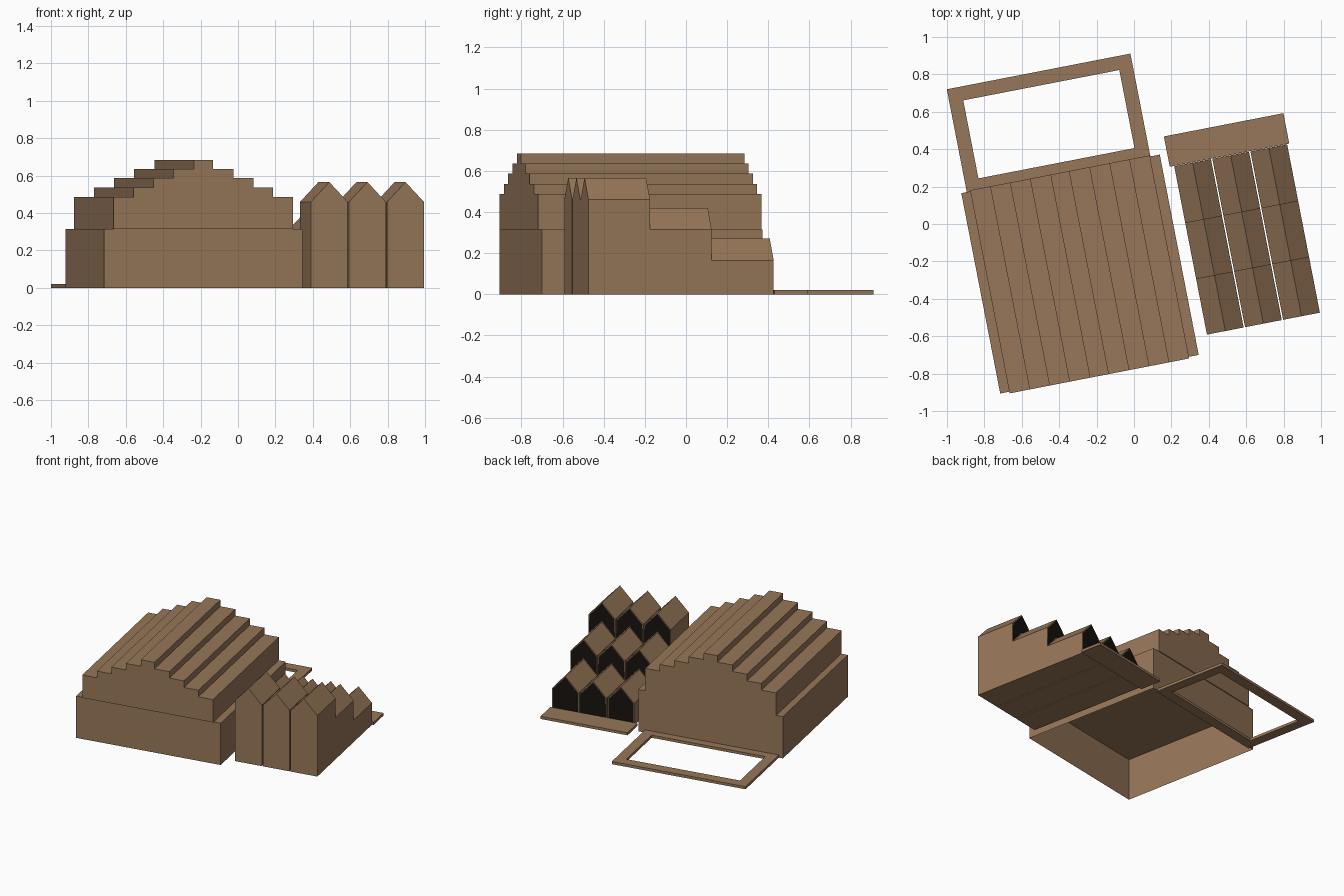
import bpy, bmesh
from math import radians
from mathutils import Matrix

if "Cube" in bpy.data.objects:
    bpy.data.objects.remove(bpy.data.objects["Cube"])

TURN = Matrix.Rotation(radians(11), 4, 'Z')   # whole site is turned 11 degrees


def material(name, colour):
    m = bpy.data.materials.new(name)
    m.diffuse_color = (*colour, 1)
    m.use_nodes = True
    m.node_tree.nodes["Principled BSDF"].inputs["Base Color"].default_value = m.diffuse_color
    return m


BROWN = material("brown", (0.31, 0.185, 0.10))
BLACK = material("dark_glass", (0.008, 0.006, 0.004))


def finish(name, bm):
    bmesh.ops.transform(bm, matrix=TURN, verts=bm.verts)
    me = bpy.data.meshes.new(name)
    bm.to_mesh(me)
    bm.free()
    me.materials.append(BROWN)
    me.materials.append(BLACK)
    ob = bpy.data.objects.new(name, me)
    bpy.context.collection.objects.link(ob)
    return ob


def box_bm(x0, x1, y0, y1, z0, z1):
    bm = bmesh.new()
    size = Matrix.Diagonal((x1 - x0, y1 - y0, z1 - z0, 1))
    mid = Matrix.Translation(((x0 + x1) / 2, (y0 + y1) / 2, (z0 + z1) / 2))
    bmesh.ops.create_cube(bm, size=1, matrix=mid @ size)
    return bm


# Hall base: walls and ceiling, open underneath
bm = box_bm(-0.875, 0.206, -0.753, 0.338, 0, 0.315)
bmesh.ops.delete(bm, geom=[f for f in bm.faces if f.normal.z < -0.5],
                 context='FACES_ONLY')
finish("hall_base", bm)

# Stepped roof: one stepped profile extruded front to back
cx = -0.3366
halves = [0.489, 0.380, 0.272, 0.163, 0.0515]
heights = [0.487, 0.537, 0.587, 0.636, 0.685]
side, z = [], 0.315
for h, top in zip(halves, heights):
    side += [(h, z), (h, top)]
    z = top
profile = [(cx + x, z) for x, z in side] + [(cx - x, z) for x, z in reversed(side)]
bm = bmesh.new()
face = bm.faces.new([bm.verts.new((x, -0.762, z)) for x, z in profile])
ext = bmesh.ops.extrude_face_region(bm, geom=[face], use_keep_orig=True)
bmesh.ops.translate(bm, vec=(0, 1.106, 0),
                    verts=[v for v in ext["geom"] if isinstance(v, bmesh.types.BMVert)])
bmesh.ops.recalc_face_normals(bm, faces=bm.faces)
finish("stepped_roof", bm)

# Flat court frame behind the hall
bm = bmesh.new()
x0, x1, y0, y1, b, t = -0.845, 0.155, 0.323, 0.898, 0.075, 0.02
ring = [[bm.verts.new((x, y, z)) for x, y in
         [(x0 + k, y0 + k), (x1 - k, y0 + k), (x1 - k, y1 - k), (x0 + k, y1 - k)]]
        for k, z in [(0, 0), (0, t), (b, t), (b, 0)]]
for i in range(4):
    p, q = ring[i], ring[(i + 1) % 4]
    for j in range(4):
        n = (j + 1) % 4
        bm.faces.new([p[j], p[n], q[n], q[j]])
bmesh.ops.recalc_face_normals(bm, faces=bm.faces)
finish("court_frame", bm)

# Gabled terrace columns: three rows stepping down towards the back
ROWS = [-0.655, -0.350, -0.045, 0.262]
EAVES = [0.460, 0.314, 0.165]
RISE, WIDTH, PITCH = 0.106, 0.200, 0.2075


def column(name, left):
    bm = bmesh.new()
    mid, right = left + WIDTH / 2, left + WIDTH

    def gable(y, e):
        return [(right, y, e), (mid, y, e + RISE), (left, y, e)]

    def add(pts):
        return bm.faces.new([bm.verts.new(p) for p in pts])

    def floor(y):
        return [(left, y, 0), (right, y, 0)]

    add(floor(ROWS[0]) + gable(ROWS[0], EAVES[0]))
    windows = []
    for i, e in enumerate(EAVES):
        a, c = ROWS[i], ROWS[i + 1]
        pa, pc = floor(a) + gable(a, e), floor(c) + gable(c, e)
        for j in range(5):
            n = (j + 1) % 5
            if j in (1, 4):      # side walls are joined row by row
                add([pa[j], pc[j], pc[n], pa[n]])
            else:
                add([pa[n], pa[j], pc[j], pc[n]])
        # back wall: only the part standing above the next row
        lower = floor(c) if i == 2 else list(reversed(gable(c, EAVES[i + 1])))
        windows.append(add(lower + gable(c, e)))
    # glazed back walls with a thin rim
    for f in windows:
        f.normal_update()
    bmesh.ops.inset_individual(bm, faces=windows, thickness=0.007, depth=0)
    for f in windows:
        f.material_index = 1
    bmesh.ops.remove_doubles(bm, verts=bm.verts, dist=0.0005)
    bmesh.ops.recalc_face_normals(bm, faces=bm.faces)
    bmesh.ops.dissolve_limit(bm, angle_limit=0.01, verts=bm.verts, edges=bm.edges,
                             delimit={'MATERIAL'})
    finish(name, bm)


for i in range(3):
    column(f"terrace_column_{i + 1}", 0.270 + i * PITCH)

# Paving strip behind the terrace
finish("paving_strip", box_bm(0.246, 0.897, 0.264, 0.429, 0, 0.02))
